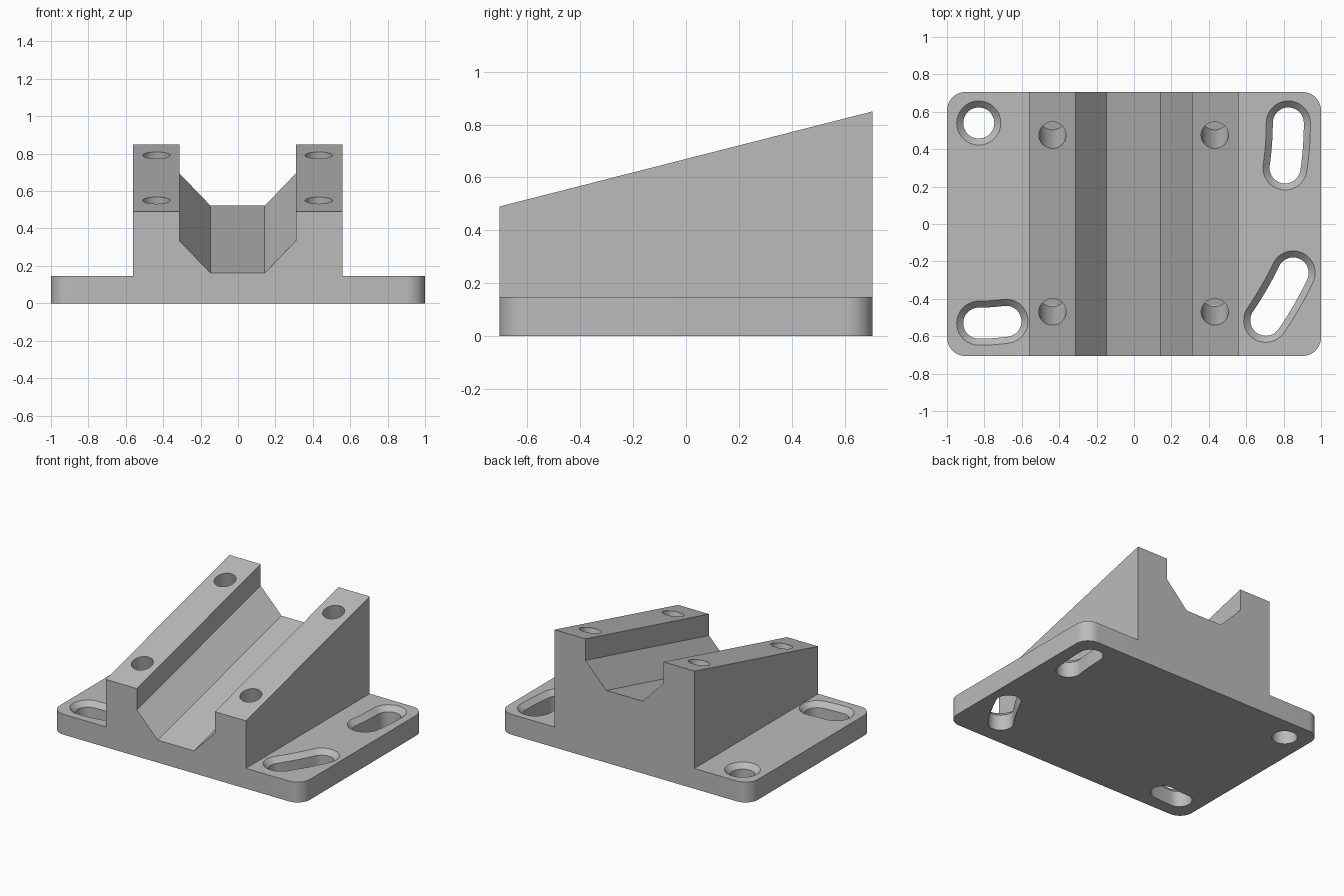
import bpy, bmesh
from math import pi, sin, cos, atan2, radians
from mathutils import Vector, Matrix

if "Cube" in bpy.data.objects:
    bpy.data.objects.remove(bpy.data.objects["Cube"])

HALF_Y, PLATE_TOP, CORNER = 0.706, 0.147, 0.1
FRONT_TOP, RISE = 0.49, 0.36
SLOPE = RISE / (2 * HALF_Y)
MID_X = -0.002
PIVOT = Vector((-0.83, 0.54))

grey = bpy.data.materials.new("plain grey")
grey.use_nodes = True
grey.diffuse_color = (0.5, 0.5, 0.5, 1)
grey.node_tree.nodes["Principled BSDF"].inputs["Base Color"].default_value = (0.5, 0.5, 0.5, 1)


def loft(name, rings):
    """Closed solid through matching rings of points."""
    bm = bmesh.new()
    loops = [[bm.verts.new(p) for p in ring] for ring in rings]
    for a, b in zip(loops, loops[1:]):
        for i in range(len(a)):
            j = (i + 1) % len(a)
            bm.faces.new((a[i], a[j], b[j], b[i]))
    bm.faces.new(loops[0])
    bm.faces.new(loops[-1])
    bmesh.ops.recalc_face_normals(bm, faces=bm.faces)
    mesh = bpy.data.meshes.new(name)
    bm.to_mesh(mesh)
    bm.free()
    mesh.materials.append(grey)
    obj = bpy.data.objects.new(name, mesh)
    bpy.context.collection.objects.link(obj)
    return obj


def combine(obj, tool, operation):
    """Apply a boolean and discard the tool."""
    mod = obj.modifiers.new(operation.lower(), "BOOLEAN")
    mod.operation, mod.solver, mod.object = operation, "EXACT", tool
    bpy.context.view_layer.objects.active = obj
    bpy.ops.object.modifier_apply(modifier=mod.name)
    bpy.data.objects.remove(tool)


def arc(centre, radius, start, end, steps):
    return [Vector((centre[0] + radius * cos(t), centre[1] + radius * sin(t)))
            for t in (start + (end - start) * i / steps for i in range(steps + 1))]


def slot_outline(reach, start, end, r):
    """Slot curved about the pivot hole, with round ends."""
    if reach == 0:
        return arc(PIVOT, r, 0, 2 * pi, 48)[:-1]
    first, last = (PIVOT + reach * Vector((cos(t), sin(t))) for t in (start, end))
    return (arc(PIVOT, reach + r, start, end, 10)[:-1]
            + arc(last, r, end, end + pi, 24)
            + arc(PIVOT, reach - r, end, start, 10)[1:-1]
            + arc(first, r, start + pi, start + 2 * pi, 24)[:-1] )


# Base plate with rounded corners
outline = []
for k, (sx, sy) in enumerate(((1, 1), (-1, 1), (-1, -1), (1, -1))):
    outline += arc((sx * (1 - CORNER), sy * (HALF_Y - CORNER)), CORNER,
                   k * pi / 2, (k + 1) * pi / 2, 12)
base = loft("mounting_base", [[(*p, z) for p in outline] for z in (0, PLATE_TOP)])

# Countersunk pivot hole and the three adjustment slots
for reach, start, end in ((0, 0, 0), (1.655, -8.35, 0), (1.07, -90, -82.2), (1.862, -34.5, -25.5)):
    levels = ((-0.1, 0.083), (PLATE_TOP - 0.035, 0.083), (PLATE_TOP + 0.02, 0.138))
    rings = [[(*p, z) for p in slot_outline(reach, radians(start), radians(end), r)]
             for z, r in levels]
    combine(base, loft("slot_cutter", rings), "DIFFERENCE")

# Sloping cradle with a bevelled channel
half = [(0.56, 0.05), (0.56, FRONT_TOP), (0.312, FRONT_TOP), (0.312, 0.335), (0.145, 0.162)]
profile = half + [(-x, z) for x, z in reversed(half)]
cradle = loft("cradle", [[(x + MID_X, y, z + (lift if z > 0.1 else 0)) for x, z in profile]
                         for y, lift in ((-HALF_Y, 0), (HALF_Y, RISE))])

# Blind holes square to the rail tops
tilt = Matrix.Rotation(atan2(SLOPE, 1), 4, "X")
for x in (-0.434, 0.434):
    for y in (-0.47, 0.475):
        top = Vector((x + MID_X, y, FRONT_TOP + SLOPE * (y + HALF_Y)))
        rings = [[top + tilt @ Vector((*p, d)) for p in arc((0, 0), 0.073, 0, 2 * pi, 48)[:-1]]
                 for d in (-0.4, 0.1)]
        combine(cradle, loft("hole_cutter", rings), "DIFFERENCE")

# One solid block, smooth only around the curves
combine(base, cradle, "UNION")
bpy.ops.object.select_all(action="DESELECT")
base.select_set(True)
bpy.context.view_layer.objects.active = base
bpy.ops.object.shade_smooth_by_angle(angle=radians(25))
